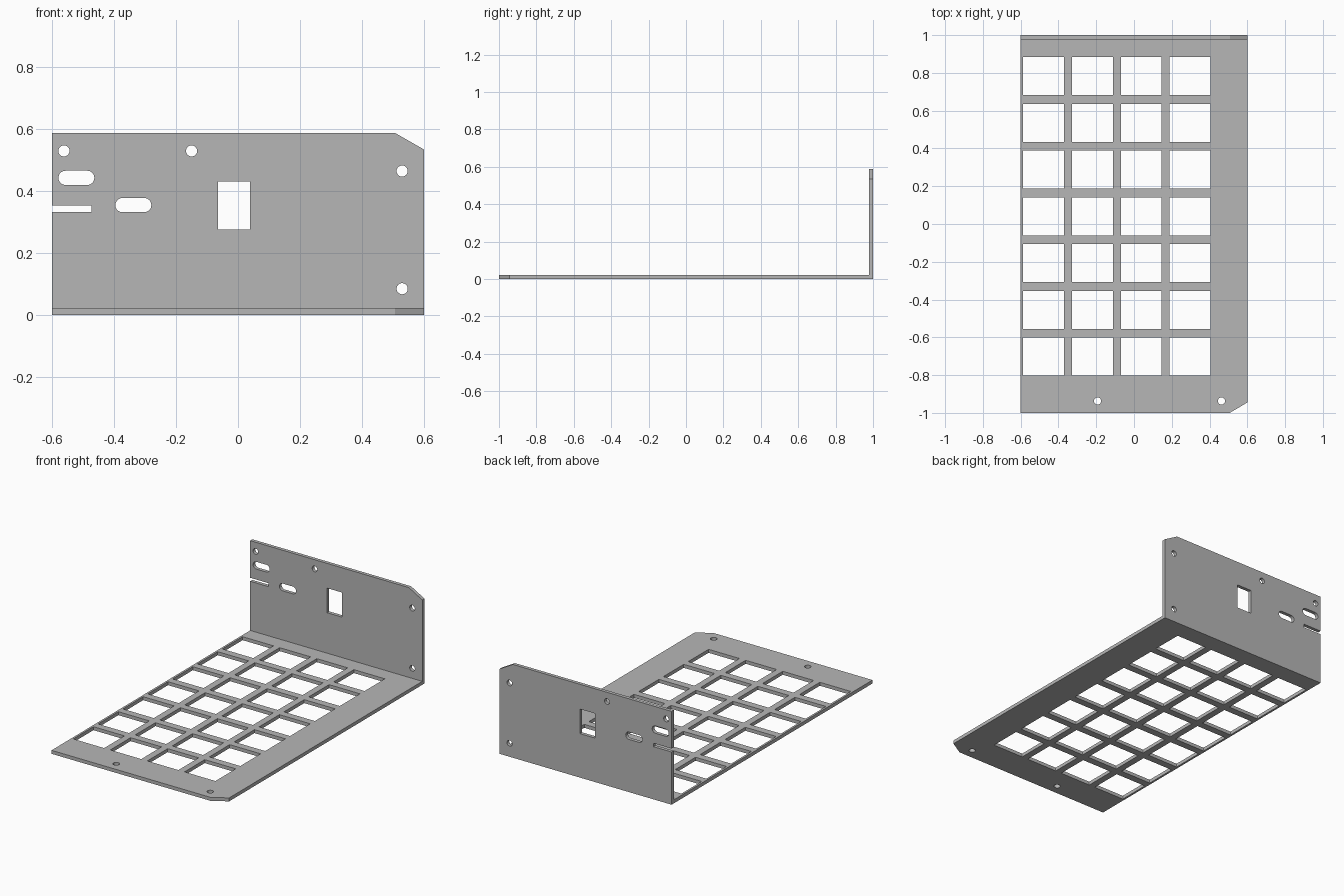
import bpy, bmesh, math

cube = bpy.data.objects.get("Cube")
if cube:
    bpy.data.objects.remove(cube, do_unlink=True)

T = 0.022  # sheet thickness

grey = bpy.data.materials.new("sheet metal grey")
grey.use_nodes = True
colour = (0.47, 0.47, 0.47, 1)
grey.diffuse_color = colour
grey.node_tree.nodes["Principled BSDF"].inputs["Base Color"].default_value = colour


def rect(x0, x1, y0, y1):
    return [(x0, y0), (x1, y0), (x1, y1), (x0, y1)]


def slot(x, y, radius, half=0.0, steps=16):
    """Round hole, or a slot with round ends when half > 0."""
    pts = []
    for side in (1, -1):
        for i in range(steps + 1 if half else steps):
            a = math.pi * i / steps - side * math.pi / 2
            pts.append((x + side * half + radius * math.cos(a),
                        y + radius * math.sin(a)))
    return pts


def sheet(name, outline, holes, location, tilt=0.0):
    """Flat sheet of thickness T, cut from an outline with holes."""
    curve = bpy.data.curves.new(name + " outline", 'CURVE')
    curve.dimensions = '2D'
    curve.fill_mode = 'BOTH'
    curve.extrude = T / 2
    for loop in [outline] + holes:
        spline = curve.splines.new('POLY')
        spline.points.add(len(loop) - 1)
        for p, (x, y) in zip(spline.points, loop):
            p.co = (x, y, 0, 1)
        spline.use_cyclic_u = True
    temp = bpy.data.objects.new(name + " outline", curve)
    bpy.context.collection.objects.link(temp)
    graph = bpy.context.evaluated_depsgraph_get()
    mesh = bpy.data.meshes.new_from_object(temp.evaluated_get(graph))
    bpy.data.objects.remove(temp, do_unlink=True)
    bm = bmesh.new()
    bm.from_mesh(mesh)
    bmesh.ops.remove_doubles(bm, verts=bm.verts, dist=0.0001)
    bmesh.ops.recalc_face_normals(bm, faces=bm.faces)
    for f in bm.faces:
        f.smooth = False
        f.material_index = 0
    bm.to_mesh(mesh)
    bm.free()
    mesh.materials.clear()
    mesh.materials.append(grey)
    obj = bpy.data.objects.new(name, mesh)
    obj.location = location
    obj.rotation_euler.x = tilt
    bpy.context.collection.objects.link(obj)
    return obj


# Base sheet: grid of windows, two screw holes, one clipped corner
base_outline = [(-0.6, -1), (0.507, -1), (0.6, -0.945), (0.6, 1 - T), (-0.6, 1 - T)]
base_holes = [slot(x, -0.937, 0.019) for x in (-0.193, 0.463)]
for col in range(4):
    for row in range(7):
        x, y = -0.479 + 0.2587 * col, 0.783 - 0.2475 * row
        base_holes.append(rect(x - 0.108, x + 0.108, y - 0.101, y + 0.101))
sheet("base_plate", base_outline, base_holes, (0, 0, T / 2))

# Upright back sheet: edge notch, clipped corner, screw holes, slots, window
back_outline = [(-0.6, 0), (0.6, 0), (0.6, 0.535), (0.507, 0.588), (-0.6, 0.588),
                (-0.6, 0.354), (-0.473, 0.354), (-0.473, 0.332), (-0.6, 0.332)]
screws = [(-0.562, 0.53), (-0.15, 0.53), (0.53, 0.465), (0.53, 0.085)]
back_holes = [slot(x, z, 0.018) for x, z in screws]
back_holes += [slot(x, z, 0.023, 0.035) for x, z in [(-0.522, 0.443), (-0.338, 0.355)]]
back_holes.append(rect(-0.064, 0.039, 0.277, 0.432))
sheet("back_plate", back_outline, back_holes, (0, 1 - T / 2, 0), math.pi / 2)
